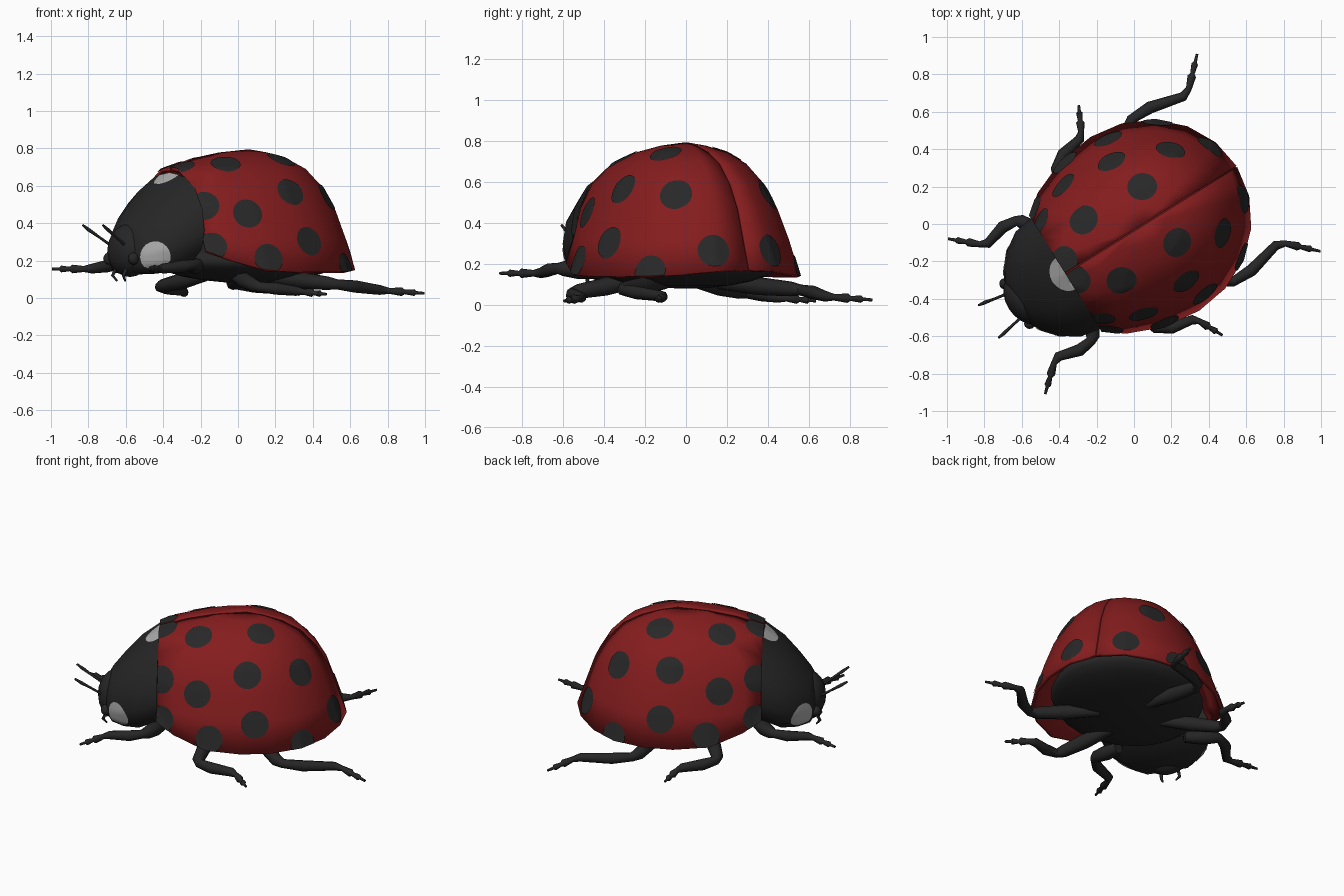
import bpy, bmesh, math
from mathutils import Vector, Matrix
from mathutils.bvhtree import BVHTree

old = bpy.data.objects.get("Cube")
if old:
    bpy.data.objects.remove(old, do_unlink=True)

# Local frame: +x runs to the tail, y across the body; the whole insect is then turned
PLACE = Matrix.Rotation(math.radians(32), 4, 'Z') @ Matrix.Translation((0, -0.03, 0))


def material(name, color):
    m = bpy.data.materials.new(name)
    m.use_nodes = True
    m.diffuse_color = (*color, 1)
    bsdf = m.node_tree.nodes["Principled BSDF"]
    bsdf.inputs["Base Color"].default_value = (*color, 1)
    bsdf.inputs["Roughness"].default_value = 0.7
    return m


RED = material("wing red", (0.235, 0.012, 0.013))
SPOT = material("spot charcoal", (0.021, 0.021, 0.021))
BLACK = material("body black", (0.019, 0.019, 0.019))
WHITE = material("marking white", (0.42, 0.42, 0.42))


def finish(name, mesh, mat, mirror=False, thick=0, angle=40):
    ob = bpy.data.objects.new(name, mesh)
    bpy.context.collection.objects.link(ob)
    mesh.materials.clear()
    mesh.materials.append(mat)
    ob.matrix_world = PLACE
    bpy.ops.object.select_all(action='DESELECT')
    ob.select_set(True)
    bpy.context.view_layer.objects.active = ob
    bpy.ops.object.shade_smooth_by_angle(angle=math.radians(angle))
    if thick:
        mod = ob.modifiers.new("thickness", 'SOLIDIFY')
        mod.thickness, mod.offset = thick, -1
    if mirror:
        mod = ob.modifiers.new("mirror", 'MIRROR')
        mod.use_axis = (False, True, False)
        mod.use_mirror_merge = False
    return ob


def from_bmesh(name, bm, mat, **kw):
    mesh = bpy.data.meshes.new(name)
    bm.to_mesh(mesh)
    bm.free()
    return finish(name, mesh, mat, **kw)


def ellipsoid(name, center, radii, mat, seg=20, mirror=False):
    bm = bmesh.new()
    bmesh.ops.create_uvsphere(bm, u_segments=seg, v_segments=seg // 2, radius=1)
    bm.transform(Matrix.Translation(center) @ Matrix.Diagonal((*radii, 1)))
    return from_bmesh(name, bm, mat, mirror=mirror, angle=60)


def tube(name, points, mat):
    # Each point is x, y, z, radius
    cu = bpy.data.curves.new(name, 'CURVE')
    cu.dimensions = '3D'
    cu.bevel_depth, cu.bevel_resolution, cu.use_fill_caps = 1, 2, True
    sp = cu.splines.new('POLY')
    sp.points.add(len(points) - 1)
    for p, (x, y, z, r) in zip(sp.points, points):
        p.co, p.radius = (x, y, z, 1), r
    temp = bpy.data.objects.new(name, cu)
    bpy.context.collection.objects.link(temp)
    dg = bpy.context.evaluated_depsgraph_get()
    mesh = bpy.data.meshes.new_from_object(temp.evaluated_get(dg))
    bpy.data.objects.remove(temp, do_unlink=True)
    return finish(name, mesh, mat, mirror=True, angle=50)


def cut(bm, co, no):
    bmesh.ops.bisect_plane(bm, geom=bm.verts[:] + bm.edges[:] + bm.faces[:],
                           plane_co=co, plane_no=no, clear_outer=True)


# Wing dome: rings of height, tail length, front length and half-width
RINGS = [(.14, .58, .68, .548), (.32, .53, .69, .49), (.47, .478, .705, .432),
         (.59, .408, .66, .37), (.69, .313, .52, .285), (.745, .209, .345, .195),
         (.778, .1, .18, .095)]


def dome(seg=20):
    bm = bmesh.new()
    rings = []
    for z, tail, front, side in RINGS:
        ring = []
        for i in range(seg):
            t = math.tau * i / seg
            c = math.cos(t)
            x = .05 + c * (tail if c > 0 else front)
            ring.append(bm.verts.new((x, side * math.sin(t), z)))
        rings.append(ring)
    for lo, hi in zip(rings, rings[1:]):
        for i in range(seg):
            j = (i + 1) % seg
            bm.faces.new((lo[i], lo[j], hi[j], hi[i]))
    top = bm.verts.new((.05, 0, .795))
    for i in range(seg):
        bm.faces.new((rings[-1][i], rings[-1][(i + 1) % seg], top))
    cut(bm, (-.45, 0, 0), (-1, 0, 0))
    # The hem rises toward the neck and a little at the tail
    for v in bm.verts:
        if v.co.z < .2:
            v.co.z += .11 * (max(0, -v.co.x - .1) / .35) ** 1.5 + .2 * max(0, v.co.x - .47)
    return bm


bm = dome()
cut(bm, (0, .004, 0), (0, -1, 0))
wing_tree = BVHTree.FromBMesh(bm)
from_bmesh("wing_cases", bm, RED, mirror=True, thick=.02)

# Sunken seam under the gap between the wing cases
bm = dome()
cut(bm, (0, .03, 0), (0, 1, 0))
cut(bm, (0, -.03, 0), (0, -1, 0))
bm.transform(Matrix.Translation((0, 0, -.006)) @ Matrix.Diagonal((.99, 1, 1, 1)))
from_bmesh("wing_seam", bm, RED)


def decal(name, tree, center, radius, mat, mirror=True, rings=4, seg=20):
    """Thin round marking laid on a surface."""
    def lay(p):
        loc, no, _, _ = tree.find_nearest(p)
        if no.dot(loc - Vector((-.3, 0, .25))) < 0:
            no = -no
        return loc, no
    c, n = lay(Vector(center))
    u = n.orthogonal().normalized()
    v = n.cross(u)
    bm = bmesh.new()

    def vert(p):
        loc, no = lay(p)
        return bm.verts.new(loc + no * .005)
    mid, prev = vert(c), None
    for k in range(1, rings + 1):
        r = radius * k / rings
        ring = [vert(c + r * (math.cos(math.tau * i / seg) * u + math.sin(math.tau * i / seg) * v))
                for i in range(seg)]
        for i in range(seg):
            j = (i + 1) % seg
            bm.faces.new((prev[i], ring[i], ring[j], prev[j]) if prev else (mid, ring[i], ring[j]))
        prev = ring
    bmesh.ops.remove_doubles(bm, verts=bm.verts[:], dist=.0005)
    return from_bmesh(name, bm, mat, mirror=mirror, angle=60)


SPOTS = [(-.21, .18, .69), (.14, .17, .73), (.365, .25, .53), (.07, .345, .55),
         (-.21, .4, .45), (.12, .46, .295), (-.42, .30, .49), (-.41, .36, .265),
         (-.14, .5, .21), (.58, .17, .27), (.4, .43, .165), (-.42, .06, .69)]
for i, p in enumerate(SPOTS):
    decal(f"wing_spot_{i + 1}", wing_tree, p, .081, SPOT)

# Neck shield: arches lofted toward the head, tucked in below
ARCH = [(.64, 0), (.92, .15), (1, .36), (.94, .6), (.74, .82), (.44, .96), (0, 1)]
ARCH += [(-s, f) for s, f in reversed(ARCH[:-1])]
STATIONS = [(-.449, .35, .19, .667), (-.56, .33, .14, .585), (-.65, .27, .13, .49),
            (-.72, .19, .135, .41), (-.75, .14, .17, .36)]
bm = bmesh.new()
loops = [[bm.verts.new((x, w * s, lo + (hi - lo) * f)) for s, f in ARCH]
         for x, w, lo, hi in STATIONS]
for a, b in zip(loops, loops[1:]):
    for i in range(len(ARCH) - 1):
        bm.faces.new((a[i], a[i + 1], b[i + 1], b[i]))
bm.normal_update()
shield_tree = BVHTree.FromBMesh(bm)
for a, b in zip(loops, loops[1:]):
    bm.faces.new((a[-1], a[0], b[0], b[-1]))
bm.faces.new(loops[0])
bm.faces.new(loops[-1])
bmesh.ops.recalc_face_normals(bm, faces=bm.faces[:])
from_bmesh("neck_shield", bm, BLACK, angle=45)
decal("shield_back_marking", shield_tree, (-.455, 0, .67), .1, WHITE, mirror=False)
decal("shield_side_marking", shield_tree, (-.685, .23, .22), .085, WHITE)

# Belly, head and eyes
ellipsoid("belly", (.04, 0, .2), (.52, .43, .12), BLACK, seg=24)
ellipsoid("head", (-.7, 0, .255), (.108, .15, .143), BLACK)
ellipsoid("eye", (-.755, .125, .21), (.03, .03, .033), BLACK, seg=12, mirror=True)

# Feelers and mouth hooks
tube("feeler", [(-.75, .07, .265, .008), (-.84, .085, .325, .007),
                (-.9, .097, .365, .01), (-.935, .102, .39, .006)], BLACK)
tube("mouth_hook", [(-.75, .05, .17, .012), (-.775, .055, .12, .009), (-.755, .04, .09, .005)], BLACK)

# Legs: hip, knee, ankle and toe, with a slight outward bow in the shin
LEGS = {"front_leg": [(-.42, .2, .16), (-.515, .38, .18), (-.735, .355, .155), (-.885, .49, .155)],
        "middle_leg": [(-.13, .15, .12), (-.21, .5, .06), (.01, .575, .035), (.086, .725, .02)],
        "hind_leg": [(.1, .15, .11), (.265, .515, .075), (.608, .465, .04), (.768, .622, .025)]}
for name, joints in LEGS.items():
    hip, knee, ankle, toe = (Vector(j) for j in joints)
    bow = Vector((0, .018, 0))
    path = [(hip, .032), (hip.lerp(knee, .5), .044), (hip.lerp(knee, .9), .036),
            (knee.lerp(ankle, .06), .027), (knee.lerp(ankle, .4) + bow, .033),
            (knee.lerp(ankle, .93), .026), (ankle.lerp(toe, .15), .016),
            (ankle.lerp(toe, .45), .023), (ankle.lerp(toe, .52), .012),
            (ankle.lerp(toe, .75), .018), (ankle.lerp(toe, .8), .009), (toe, .007)]
    tube(name, [(*p, r) for p, r in path], BLACK)
